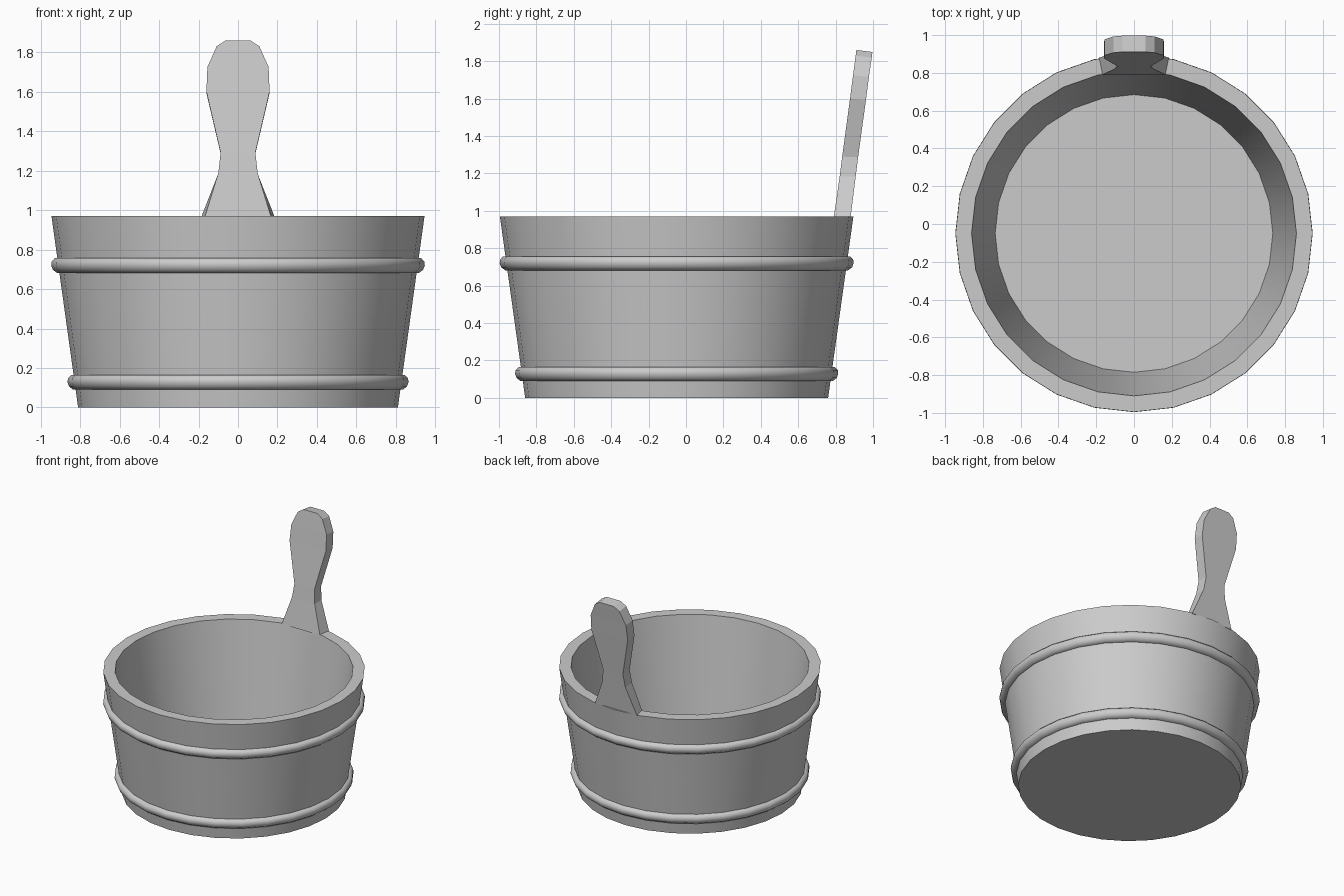
import bpy, bmesh, math

if "Cube" in bpy.data.objects:
    bpy.data.objects.remove(bpy.data.objects["Cube"])

SIDES = 28
CY = -0.05  # bucket centre in y


def finish(name, bm, smooth_angle=None):
    bmesh.ops.remove_doubles(bm, verts=bm.verts, dist=1e-5)
    bmesh.ops.recalc_face_normals(bm, faces=bm.faces)
    mesh = bpy.data.meshes.new(name)
    bm.to_mesh(mesh)
    bm.free()
    obj = bpy.data.objects.new(name, mesh)
    bpy.context.collection.objects.link(obj)
    if smooth_angle:
        bpy.ops.object.select_all(action='DESELECT')
        obj.select_set(True)
        bpy.context.view_layer.objects.active = obj
        bpy.ops.object.shade_smooth_by_angle(angle=math.radians(smooth_angle))
    return obj


def lathe(name, profile, closed=False):
    """Spin an (r, z) profile round the bucket axis; r = 0 ends become discs."""
    bm = bmesh.new()
    rings = []
    for r, z in profile:
        rings.append([bm.verts.new((r * math.sin(2 * math.pi * i / SIDES),
                                    CY - r * math.cos(2 * math.pi * i / SIDES), z))
                      for i in range(SIDES)])
    pairs = list(zip(rings, rings[1:]))
    if closed:
        pairs.append((rings[-1], rings[0]))
    for a, b in pairs:
        for i in range(SIDES):
            j = (i + 1) % SIDES
            bm.faces.new((a[i], a[j], b[j], b[i]))
    if not closed:
        bm.faces.new(rings[0])
        bm.faces.new(rings[-1])
    return finish(name, bm, 50)


def wall_r(z):
    return 0.81 + 0.135 * z / 0.97


# Tapered tub with thick wall and floor
lathe("tub", [(0.81, 0), (0.945, 0.97), (0.86, 0.97), (0.735, 0.04)])

# Rounded hoops following the slope of the wall
for name, z0 in (("lower_hoop", 0.09), ("upper_hoop", 0.682)):
    section = [(-0.015, 0.0), (0.012, 0.0), (0.031, 0.016), (0.036, 0.038),
               (0.031, 0.058), (0.012, 0.075), (-0.015, 0.075)]
    lathe(name, [(wall_r(z0 + dz) + dr, z0 + dz) for dr, dz in section], closed=True)

# Leaning paddle handle: z, front half width, back half width, front y, back y
rows = [(0.965, 0.168, 0.186, 0.79, 0.88), (1.185, 0.10, 0.10, 0.822, 0.907),
        (1.29, 0.088, 0.088, 0.835, 0.92), (1.60, 0.16, 0.16, 0.877, 0.962),
        (1.725, 0.155, 0.155, 0.893, 0.978), (1.83, 0.108, 0.108, 0.907, 0.993),
        (1.86, 0.062, 0.062, 0.911, 0.997)]
bm = bmesh.new()
grid = []
for z, wf, wb, yf, yb in rows:
    zb = z - 0.011 * (z - 0.965) / 0.895  # back edge sits lower at the tip
    grid.append([bm.verts.new(p) for p in
                 ((-wf, yf, z), (wf, yf, z), (wb, yb, zb), (-wb, yb, zb))])
for a, b in zip(grid, grid[1:]):
    for i in range(4):
        j = (i + 1) % 4
        bm.faces.new((a[i], a[j], b[j], b[i]))
bm.faces.new(grid[0])
bm.faces.new(grid[-1])
finish("handle", bm)
